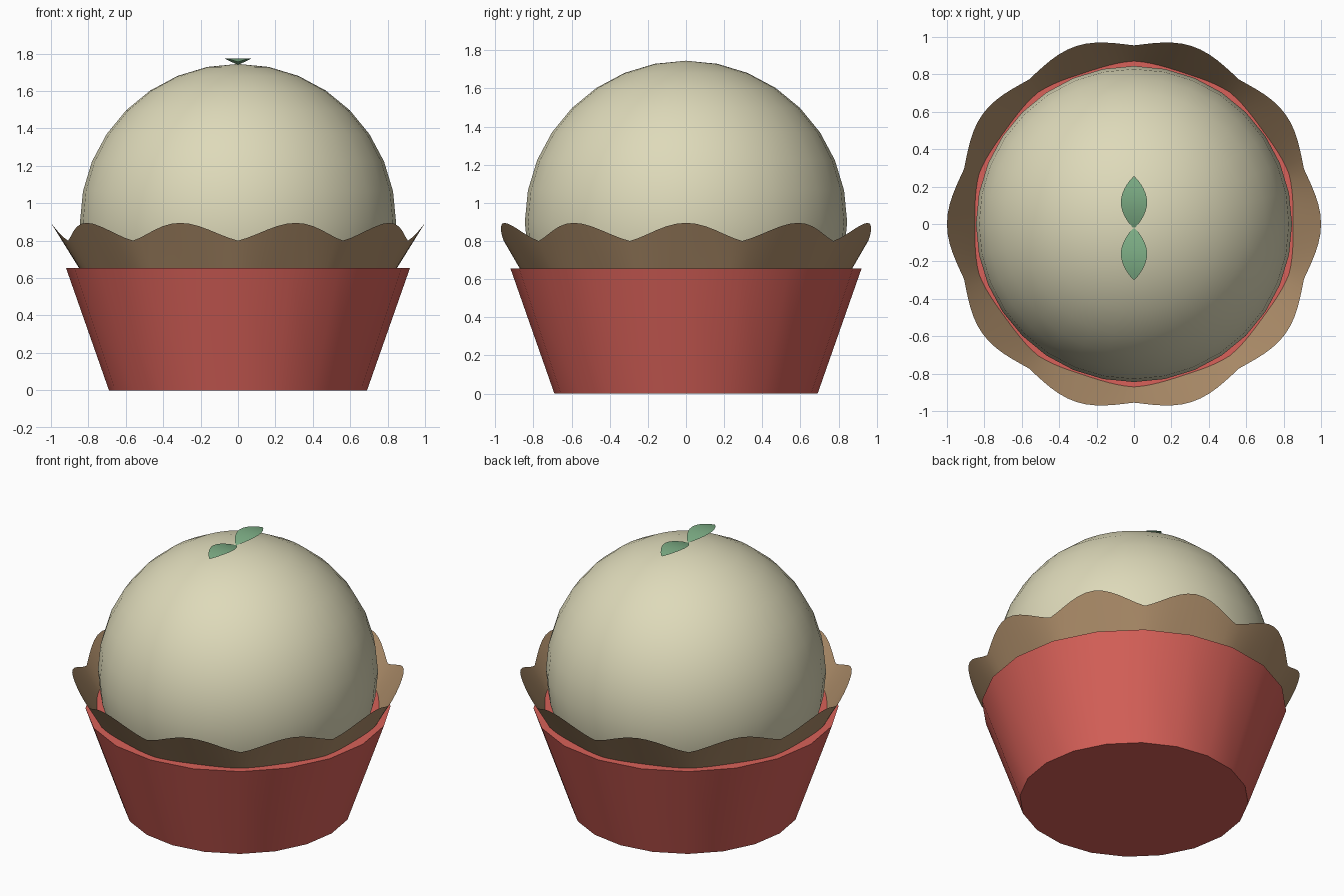
import bpy, bmesh
from math import sin, cos, pi, radians

if "Cube" in bpy.data.objects:
    bpy.data.objects.remove(bpy.data.objects["Cube"])


def material(name, rgb):
    m = bpy.data.materials.new(name)
    m.diffuse_color = (*rgb, 1)
    m.use_nodes = True
    m.node_tree.nodes["Principled BSDF"].inputs["Base Color"].default_value = m.diffuse_color
    return m


RED = material("red", (0.69, 0.12, 0.10))
CREAM = material("cream", (0.73, 0.70, 0.49))
BROWN = material("brown", (0.44, 0.28, 0.15))
GREEN = material("green", (0.20, 0.41, 0.23))


def finish(obj, name, mat, angle=40):
    obj.name = name
    obj.data.materials.append(mat)
    bpy.ops.object.select_all(action='DESELECT')
    obj.select_set(True)
    bpy.context.view_layer.objects.active = obj
    bpy.ops.object.shade_smooth_by_angle(angle=radians(angle))


def sheet(name, rows, mat, closed=False):
    """Skin a grid of points with quads."""
    bm = bmesh.new()
    grid = [[bm.verts.new(p) for p in row] for row in rows]
    n = len(rows[0])
    for a, b in zip(grid, grid[1:]):
        for i in range(n if closed else n - 1):
            j = (i + 1) % n
            bm.faces.new((a[i], a[j], b[j], b[i]))
    mesh = bpy.data.meshes.new(name)
    bm.to_mesh(mesh)
    bm.free()
    obj = bpy.data.objects.new(name, mesh)
    bpy.context.collection.objects.link(obj)
    finish(obj, name, mat, 60)


# Tapered cup, 20 sides
bpy.ops.mesh.primitive_cone_add(vertices=20, radius1=0.69, radius2=0.92,
                                depth=0.655, location=(0, 0, 0.3275))
finish(bpy.context.object, "cup", RED)

# Round scoop
bpy.ops.mesh.primitive_uv_sphere_add(segments=32, ring_count=16, radius=0.845,
                                     location=(0, 0, 0.9))
finish(bpy.context.object, "scoop", CREAM)

# Ruffled paper collar: ten waves, valleys at the front centre
N = 120
rows = []
for k in range(6):
    t = k / 5
    row = []
    for i in range(N):
        a = 2 * pi * i / N
        w = 0.5 * abs(sin(5 * a)) + 0.25 * (1 - cos(10 * a))
        r0 = 0.868 - 0.02 * w
        r1 = 0.955 + 0.045 * w
        r = r0 + (r1 - r0) * t
        z = 0.65 + (0.15 + 0.095 * w) * t
        row.append((r * sin(a), -r * cos(a), z))
    rows.append(row)
sheet("ruffled_collar", rows, BROWN, closed=True)

# Two arched leaves on top
for name, side in (("back_leaf", 1), ("front_leaf", -1)):
    rows = []
    for k in range(13):
        t = k / 12
        w = 0.003 + 0.067 * sin(pi * t) ** 0.85
        y = -0.022 + side * 0.276 * t
        z = 1.742 + 0.033 * sin(pi * min(t / 1.15, 1)) ** 0.9
        rows.append([(side * w * s, y, z) for s in (-1, 0, 1)])
    sheet(name, rows, GREEN)
